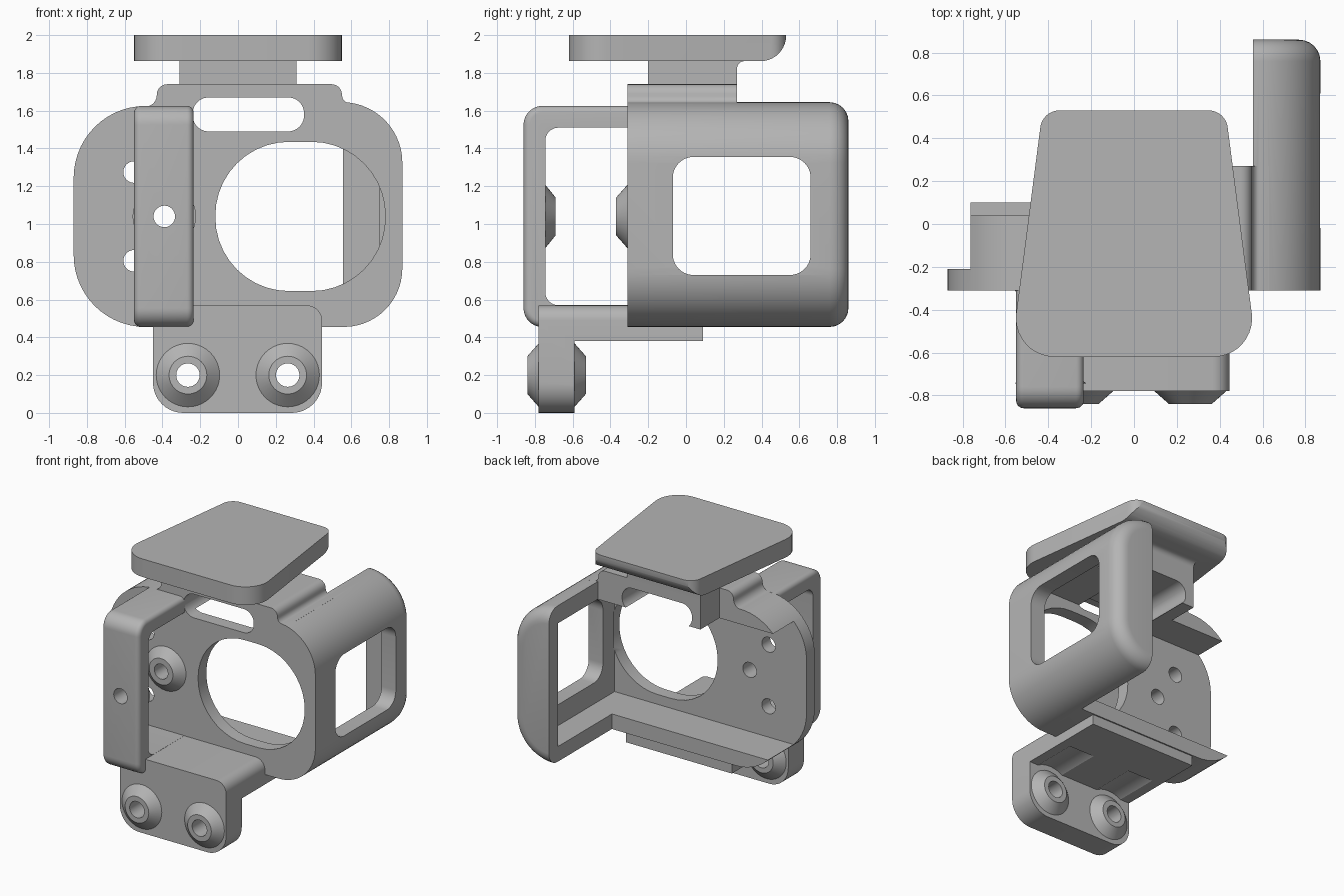
import bpy, bmesh, math
from mathutils import Vector, Matrix

if "Cube" in bpy.data.objects:
    bpy.data.objects.remove(bpy.data.objects["Cube"], do_unlink=True)

grey = bpy.data.materials.new("plain_grey")
grey.use_nodes = True
GREY = (0.46, 0.46, 0.46, 1)
grey.diffuse_color = GREY
grey.node_tree.nodes["Principled BSDF"].inputs["Base Color"].default_value = GREY


def rounded(corners, seg=10):
    """Corners are (u, v, radius); returns the filleted outline."""
    out = []
    for i, (u, v, r) in enumerate(corners):
        p = Vector((u, v))
        if r == 0:
            out.append(p)
            continue
        a = (Vector(corners[i - 1][:2]) - p).normalized()
        b = (Vector(corners[(i + 1) % len(corners)][:2]) - p).normalized()
        half = a.angle(b) / 2
        centre = p + (a + b).normalized() * (r / math.sin(half))
        start = p + a * (r / math.tan(half)) - centre
        end = p + b * (r / math.tan(half)) - centre
        turn = start.angle_signed(end)
        for k in range(seg + 1):
            out.append(centre + Matrix.Rotation(-turn * k / seg, 2) @ start)
    return out


def rect(u0, u1, v0, v1, r=0.0):
    return rounded([(u0, v0, r), (u1, v0, r), (u1, v1, r), (u0, v1, r)])


def finish(name, bm):
    bmesh.ops.recalc_face_normals(bm, faces=bm.faces)
    mesh = bpy.data.meshes.new(name)
    bm.to_mesh(mesh)
    bm.free()
    mesh.materials.append(grey)
    ob = bpy.data.objects.new(name, mesh)
    bpy.context.collection.objects.link(ob)
    return ob


def prism(name, outline, axis, lo, hi, bevel_lo=0, bevel_hi=0):
    """Extrude an outline along an axis, optionally rounding the end rims."""
    place = {"x": lambda p, t: (t, p[0], p[1]),
             "y": lambda p, t: (p[0], t, p[1]),
             "z": lambda p, t: (p[0], p[1], t)}[axis]
    bm = bmesh.new()
    rings = [[bm.verts.new(place(p, t)) for p in outline] for t in (lo, hi)]
    caps = [bm.faces.new(r) for r in rings]
    n = len(outline)
    for i in range(n):
        j = (i + 1) % n
        bm.faces.new((rings[0][i], rings[0][j], rings[1][j], rings[1][i]))
    bmesh.ops.recalc_face_normals(bm, faces=bm.faces)
    rims = [list(c.edges) for c in caps]
    for rim, amount in zip(rims, (bevel_lo, bevel_hi)):
        if amount:
            bmesh.ops.bevel(bm, geom=rim, offset=amount, segments=6,
                            profile=0.5, affect="EDGES")
    return finish(name, bm)


def box(x0, x1, y0, y1, z0, z1):
    return prism("cutter", rect(x0, x1, y0, y1), "z", z0, z1)


def rod(x, z, r, y0, y1, r2=None, name="cutter"):
    """Cylinder or cone along y, radius r at y0 and r2 at y1."""
    bm = bmesh.new()
    m = Matrix.Translation((x, (y0 + y1) / 2, z)) @ Matrix.Rotation(-math.pi / 2, 4, "X")
    bmesh.ops.create_cone(bm, cap_ends=True, segments=40, radius1=r,
                          radius2=r if r2 is None else r2, depth=y1 - y0, matrix=m)
    return finish(name, bm)


def combine(ob, *others, op="DIFFERENCE"):
    for other in others:
        mod = ob.modifiers.new("bool", "BOOLEAN")
        mod.operation, mod.solver, mod.object = op, "EXACT", other
        bpy.context.view_layer.objects.active = ob
        bpy.ops.object.modifier_apply(modifier=mod.name)
        bpy.data.objects.remove(other, do_unlink=True)
    return ob


# Camera-style housing: rounded shell with a raised ridge on top
housing = prism("housing", rounded([(-0.87, 0.455, 0.38), (0.87, 0.455, 0.31),
                                    (0.87, 1.645, 0.32), (0.5, 1.645, 0),
                                    (-0.4, 1.625, 0), (-0.87, 1.625, 0.38)], 14),
                "y", -0.31, 0.86, bevel_hi=0.1)
ridge = prism("ridge", rounded([(-0.52, 1.56, 0), (0.63, 1.56, 0), (0.63, 1.635, 0),
                                (0.555, 1.645, 0.04), (0.545, 1.74, 0.055),
                                (-0.43, 1.74, 0.055), (-0.43, 1.625, 0.06),
                                (-0.52, 1.62, 0)], 6), "y", -0.31, 0.27)
combine(housing, ridge, op="UNION")
combine(housing,
        box(-1, 0.75, -0.21, 0.75, 0.57, 1.51),          # cavity
        box(-1, 0.555, 0.27, 1, 0.3, 2),                 # open back
        box(-1, -0.31, 0.04, 1, 1, 2),                   # shorter right top shelf
        box(-1, 0.555, 0.1, 1, 0.3, 1),                  # bottom shelf end
        prism("cutter", rect(-0.24, 0.35, 1.49, 1.67, 0.085), "y", -0.5, 0.5),
        prism("cutter", rect(-0.12, 0.78, 0.645, 1.435, 0.39), "y", -0.5, -0.2),
        prism("cutter", rect(-0.07, 0.66, 0.73, 1.355, 0.11), "x", 0.65, 1),
        rod(-0.39, 1.04, 0.057, -0.5, 0),
        rod(-0.55, 1.275, 0.057, -0.5, 0),
        rod(-0.55, 0.805, 0.057, -0.5, 0))

# Side frame in front of the housing
frame = prism("side_frame", rect(-0.86, 0.1, 0.455, 1.625, 0.1), "x",
              -0.55, -0.235, 0.035, 0.035)
combine(frame,
        prism("cutter", rect(-0.745, 0.3, 0.57, 1.51, 0.07), "x", -1, 0),
        box(-1, 0, -0.305, 0.5, 0, 2),
        rod(-0.39, 1.04, 0.057, -1, -0.5))


# Conical bosses with through holes
def boss(name, x, z, base_y, tip_y, hole):
    if tip_y < base_y:
        ob = rod(x, z, 0.1, tip_y, base_y, 0.168, name)
    else:
        ob = rod(x, z, 0.168, base_y, tip_y, 0.1, name)
    return combine(ob, rod(x, z, hole, -1, 0))


boss("frame_boss", -0.39, 1.04, -0.745, -0.69, 0.057)
boss("housing_boss", -0.39, 1.04, -0.31, -0.37, 0.057)

# Mounting bracket: upright plate and a slab under the housing
bracket = prism("bracket", rounded([(-0.45, 0, 0.16), (0.445, 0, 0.16),
                                    (0.445, 0.569, 0.08), (-0.45, 0.569, 0.08)]),
                "y", -0.78, 0.09)
combine(bracket, box(-1, 1, -0.59, 0.5, -0.5, 0.38))
for side, x in (("left", 0.263), ("right", -0.265)):
    combine(bracket, rod(x, 0.2, 0.21, -0.59, -0.25), rod(x, 0.2, 0.062, -1, -0.5))
    boss(side + "_front_boss", x, 0.2, -0.78, -0.84, 0.062)
    boss(side + "_back_boss", x, 0.2, -0.59, -0.53, 0.062)

# Neck flaring into the top plate
prism("neck", rounded([(-0.2, 1.72, 0), (0.27, 1.72, 0), (0.27, 1.862, 0.04),
                       (0.33, 1.862, 0), (0.33, 1.88, 0), (-0.2, 1.88, 0)]),
      "x", -0.31, 0.31)

# Tapered top plate with rounded rear underside
top = prism("top_plate", rounded([(-0.576, -0.62, 0.18), (0.576, -0.62, 0.18),
                                  (0.427, 0.53, 0.09), (-0.427, 0.53, 0.09)]),
            "z", 1.862, 2)
combine(top, prism("cutter", rounded([(-1, 1.8, 0), (-1, 2.1, 0), (0.53, 2.1, 0),
                                      (0.53, 1.862, 0.135), (0, 1.862, 0),
                                      (0, 1.8, 0)]), "x", -1, 1), op="INTERSECT")

# Smooth curved faces, keep sharp edges
bpy.ops.object.select_all(action="DESELECT")
for ob in bpy.context.collection.objects:
    if ob.type == "MESH":
        ob.select_set(True)
        bpy.context.view_layer.objects.active = ob
bpy.ops.object.shade_smooth_by_angle(angle=math.radians(28))
